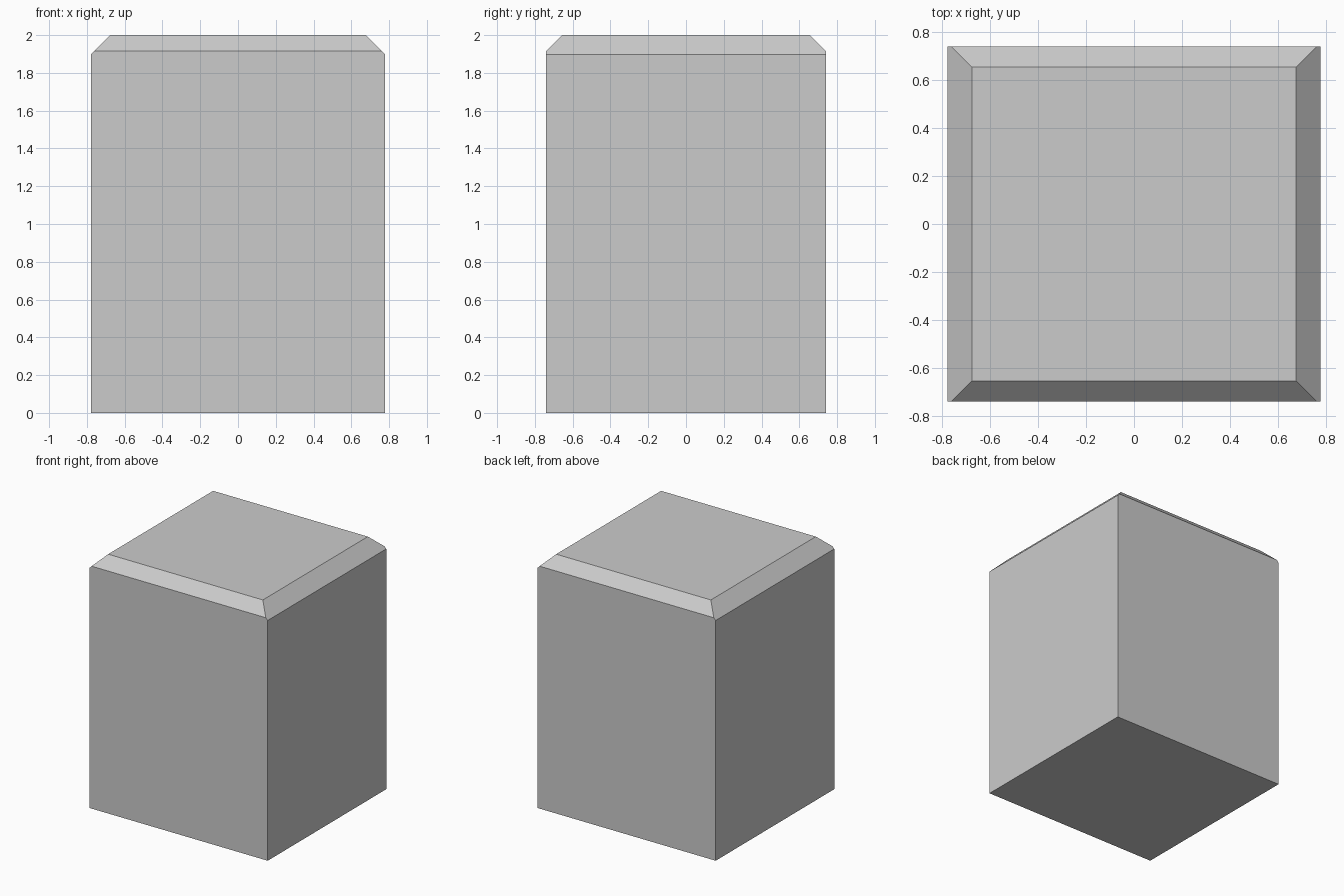
import bpy, bmesh
from mathutils import Matrix, Vector

if "Cube" in bpy.data.objects:
    bpy.data.objects.remove(bpy.data.objects["Cube"])

HX, HY, H = 0.778, 0.74, 2.0      # half width, half depth, height
CHAMFER_X, CHAMFER_Y = 0.102, 0.085

# Plain block standing on the ground
bm = bmesh.new()
bmesh.ops.create_cube(bm, size=1, matrix=Matrix.Translation((0, 0, H / 2))
                      @ Matrix.Diagonal((2 * HX, 2 * HY, H, 1)))


def chamfer(point, normal):
    """Slice off everything beyond a plane and cap the cut."""
    cut = bmesh.ops.bisect_plane(bm, geom=bm.verts[:] + bm.edges[:] + bm.faces[:],
                                 plane_co=point, plane_no=normal, clear_outer=True)
    edges = [e for e in cut["geom_cut"] if isinstance(e, bmesh.types.BMEdge)]
    bmesh.ops.contextual_create(bm, geom=edges)


# 45 degree chamfers on the four top edges
for s in (-1, 1):
    chamfer(Vector((s * (HX - CHAMFER_X), 0, H)), Vector((s, 0, 1)))
    chamfer(Vector((0, s * (HY - CHAMFER_Y), H)), Vector((0, s, 1)))

bmesh.ops.recalc_face_normals(bm, faces=bm.faces[:])
mesh = bpy.data.meshes.new("chamfered_block")
bm.to_mesh(mesh)
bm.free()
bpy.context.collection.objects.link(bpy.data.objects.new("chamfered_block", mesh))
